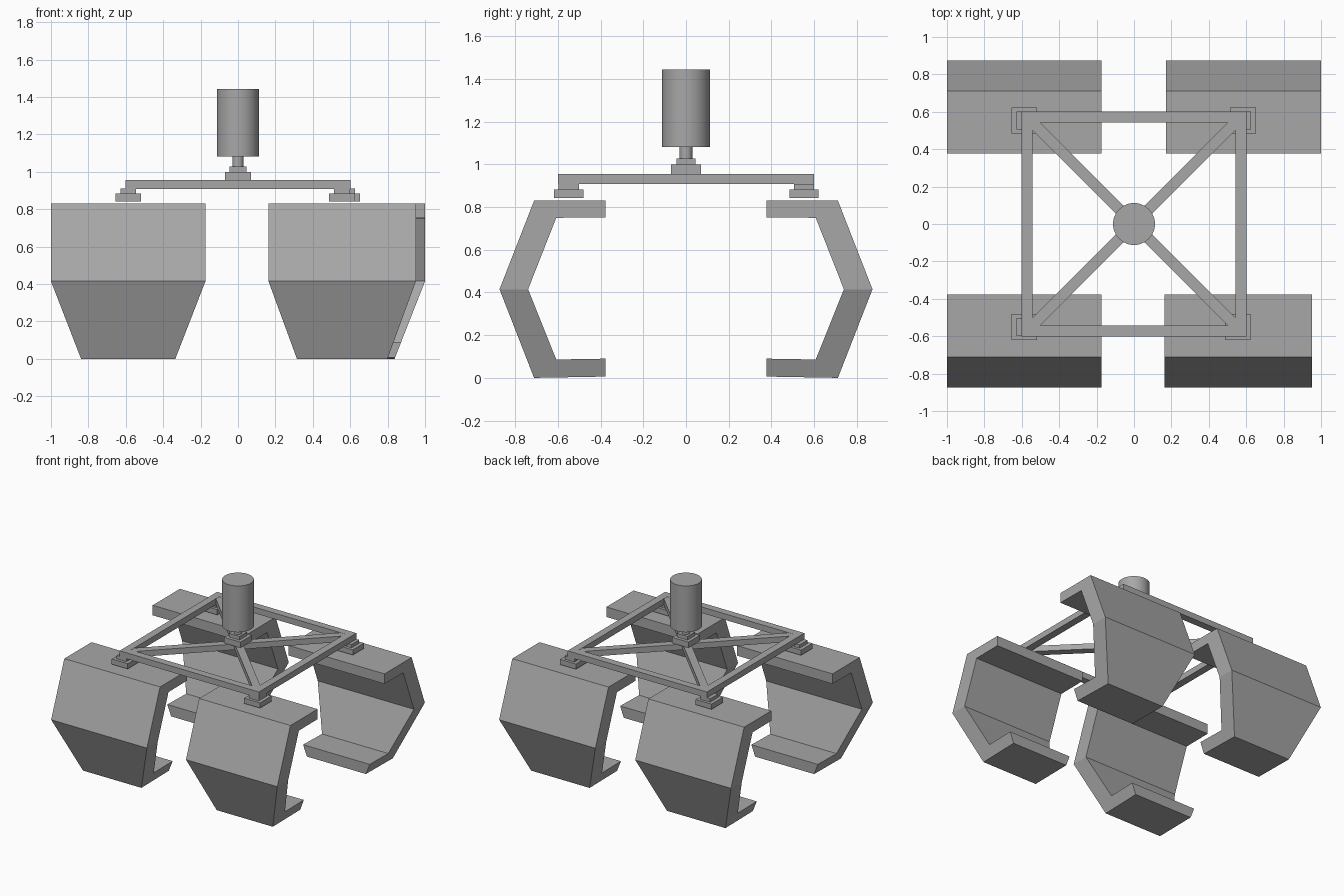
import bpy, bmesh
from math import pi, sqrt
from mathutils import Matrix, Vector

old = bpy.data.objects.get("Cube")
if old:
    bpy.data.objects.remove(old, do_unlink=True)

grey = bpy.data.materials.new("plain_grey")
grey.use_nodes = True
colour = (0.39, 0.39, 0.39, 1)
grey.diffuse_color = colour
grey.node_tree.nodes["Principled BSDF"].inputs["Base Color"].default_value = colour


def finish(name, bm):
    bmesh.ops.recalc_face_normals(bm, faces=bm.faces)
    mesh = bpy.data.meshes.new(name)
    bm.to_mesh(mesh)
    bm.free()
    mesh.materials.append(grey)
    obj = bpy.data.objects.new(name, mesh)
    bpy.context.collection.objects.link(obj)
    return obj


def box(name, centre, size, turn=0):
    bm = bmesh.new()
    matrix = (Matrix.Translation(centre) @ Matrix.Rotation(turn, 4, "Z")
              @ Matrix.Diagonal(Vector(size)).to_4x4())
    bmesh.ops.create_cube(bm, size=1, matrix=matrix)
    return finish(name, bm)


def cylinder(name, radius, low, high):
    bm = bmesh.new()
    bmesh.ops.create_cone(bm, cap_ends=True, segments=48, radius1=radius, radius2=radius,
                          depth=high - low, matrix=Matrix.Translation((0, 0, (low + high) / 2)))
    obj = finish(name, bm)
    bpy.context.view_layer.objects.active = obj
    for other in bpy.context.selected_objects:
        other.select_set(False)
    obj.select_set(True)
    bpy.ops.object.shade_smooth_by_angle()


# Bent claw: outer and inner bend lines in (y, z), tapering below the knee
KNEE = 0.415
OUTER = [(0.377, 0.83), (0.712, 0.83), (0.874, KNEE), (0.712, 0.0), (0.377, 0.006)]
INNER = [(0.377, 0.752), (0.608, 0.75), (0.74, KNEE), (0.608, 0.086), (0.377, 0.09)]


def claw(name, centre_x, half_width, foot_half, side):
    bm = bmesh.new()
    rows = []
    for outer, inner in zip(OUTER, INNER):
        row = []
        for (y, z), ends in ((outer, (-1, 1)), (inner, (1, -1))):
            t = min(z / KNEE, 1)
            half = foot_half + (half_width - foot_half) * t
            row += [bm.verts.new((centre_x + e * half, side * y, z)) for e in ends]
        rows.append(row)
    for a, b in zip(rows, rows[1:]):
        for i in range(4):
            j = (i + 1) % 4
            bm.faces.new((a[i], a[j], b[j], b[i]))
    bm.faces.new(rows[0])
    bm.faces.new(rows[-1])
    finish(name, bm)


claw("front_right_claw", -0.587, 0.413, 0.252, -1)
claw("back_right_claw", -0.587, 0.413, 0.252, 1)
claw("front_left_claw", 0.557, 0.394, 0.242, -1)
claw("back_left_claw", 0.585, 0.415, 0.252, 1)

# Stepped mounts between the claws and the frame corners
for name, x, y in (("front_right", -0.587, -0.55), ("back_right", -0.587, 0.553),
                   ("front_left", 0.555, -0.55), ("back_left", 0.583, 0.553)):
    box(name + "_pad", (x, y, 0.863), (0.138, 0.138, 0.041))
    box(name + "_plate", (x, y, 0.896), (0.085, 0.095, 0.027))

# Square frame with diagonal braces
MID, BAR, REACH, DEEP = 0.932, 0.058, 0.572, 0.047
for s, x_name, y_name in ((-1, "right", "front"), (1, "left", "back")):
    box(x_name + "_rail", (s * REACH, 0, MID), (BAR, 2 * REACH + BAR, DEEP))
    box(y_name + "_rail", (0, s * REACH, MID), (2 * REACH - BAR, BAR, DEEP))
    box(y_name + "_brace", (0, 0, MID), (2 * sqrt(2) * REACH, BAR, DEEP - 0.002), s * pi / 4)

# Central hub, shaft and drum
box("hub_base", (0, 0, 0.977), (0.14, 0.14, 0.045))
box("hub_step", (0, 0, 1.013), (0.09, 0.09, 0.03))
cylinder("shaft", 0.03, 1.02, 1.09)
cylinder("drum", 0.112, 1.083, 1.444)
